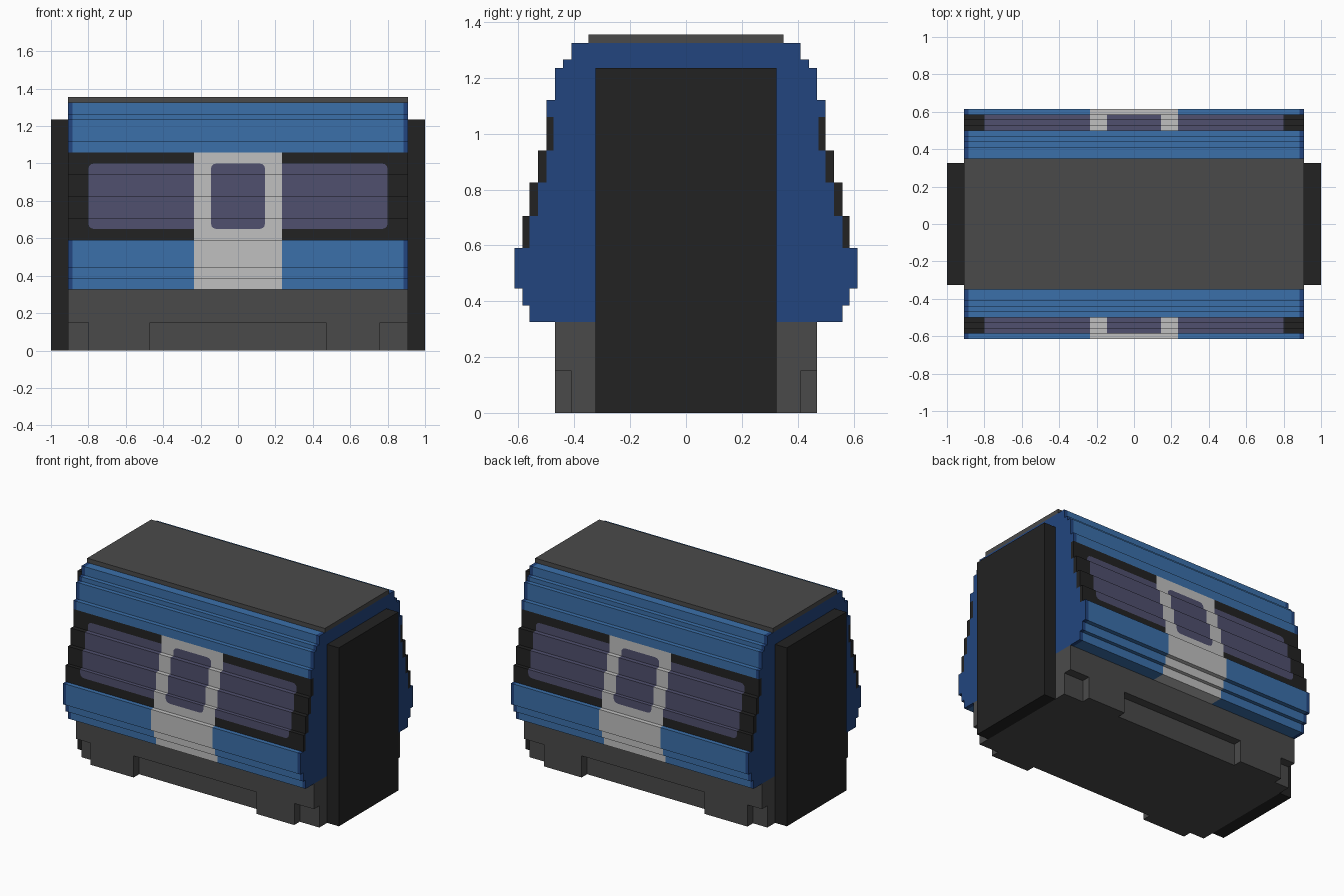
import bpy, bmesh, math
from mathutils import Vector

if "Cube" in bpy.data.objects:
    bpy.data.objects.remove(bpy.data.objects["Cube"], do_unlink=True)


def material(name, hex_code):
    def linear(v):
        return v / 12.92 if v <= 0.04045 else ((v + 0.055) / 1.055) ** 2.4
    rgba = [linear(int(hex_code[i:i + 2], 16) / 255) for i in (0, 2, 4)] + [1]
    m = bpy.data.materials.new(name)
    m.use_nodes = True
    m.diffuse_color = rgba
    m.node_tree.nodes["Principled BSDF"].inputs["Base Color"].default_value = rgba
    return m


BLUE = material("side blue", "3B70AA")
NAVY = material("end dark blue", "22457F")
BLACK = material("black", "222222")
GREY = material("dark grey", "4A4A4A")
SILVER = material("door light grey", "C0C0C0")
GLASS = material("window purple", "50506E")


def make_object(name, bm, mats):
    mesh = bpy.data.meshes.new(name)
    bm.to_mesh(mesh)
    bm.free()
    for m in mats:
        mesh.materials.append(m)
    ob = bpy.data.objects.new(name, mesh)
    bpy.context.collection.objects.link(ob)
    return ob


def box(name, lo, hi, mat):
    bm = bmesh.new()
    bmesh.ops.create_cube(bm, size=1)
    for v in bm.verts:
        v.co = [lo[i] + (v.co[i] + 0.5) * (hi[i] - lo[i]) for i in range(3)]
    return make_object(name, bm, [mat])


# Stepped carriage body: (top height, half width) of each layer
BASE, END, TRIM = 0.325, 0.91, 0.885
LAYERS = [(0.385, 0.56), (0.445, 0.585), (0.59, 0.615), (0.705, 0.585),
          (0.825, 0.56), (0.94, 0.53), (1.06, 0.50), (1.12, 0.50),
          (1.235, 0.47), (1.265, 0.44), (1.325, 0.41)]
BAND = (0.59, 1.06)
DOOR, WIN_X, DOOR_WIN_X = 0.235, 0.80, 0.145
WIN_Z, WIN_H, R = 0.825, 0.175, 0.03
CHORDS = [math.radians(a) for a in (15, 45, 75)]
APOTHEM = R * math.cos(CHORDS[0])


def in_window(x, z, half):
    """Rounded rectangle test with three chords per corner."""
    dx, dz = abs(x) - (half - R), abs(z - WIN_Z) - (WIN_H - R)
    if dx > 0 and dz > 0:
        return all(dx * math.cos(a) + dz * math.sin(a) < APOTHEM for a in CHORDS)
    return dx < R and dz < R


def cut(bm, point, normal, keep):
    faces = [f for f in bm.faces if keep(f)]
    geom = set(faces)
    for f in faces:
        geom.update(f.edges)
        geom.update(f.verts)
    bmesh.ops.bisect_plane(bm, geom=list(geom), dist=1e-5,
                           plane_co=point, plane_no=normal)


def is_end(f):
    return abs(f.normal.x) > 0.9


def is_side(f):
    return not is_end(f)


bm = bmesh.new()
half_outline, z = [], BASE
for top, w in LAYERS:
    half_outline += [(w, z), (w, top)]
    # end caps, one rectangle per layer
    for s in (-1, 1):
        pts = [(-w, z), (w, z), (w, top), (-w, top)][::s]
        bm.faces.new([bm.verts.new((s * END, y, h)) for y, h in pts])
    z = top
outline = half_outline + [(-y, h) for y, h in reversed(half_outline)]
for p, q in zip(outline, outline[1:] + outline[:1]):
    if p != q:
        bm.faces.new([bm.verts.new(c) for c in
                      ((-END, *p), (-END, *q), (END, *q), (END, *p))])
bmesh.ops.remove_doubles(bm, verts=bm.verts, dist=1e-5)
bm.normal_update()

# Cuts for trim, door and window outlines
for x in (TRIM, WIN_X, WIN_X - R, DOOR, DOOR_WIN_X, DOOR_WIN_X - R):
    for s in (-1, 1):
        cut(bm, (s * x, 0, 0), (1, 0, 0), is_side)
for h in (WIN_H, WIN_H - R):
    for s in (-1, 1):
        cut(bm, (0, 0, WIN_Z + s * h), (0, 0, 1), is_side)
for y in (0.475, 0.50, 0.53, 0.56):
    for s in (-1, 1):
        cut(bm, (0, s * y, 0), (0, 1, 0),
            lambda f: is_end(f) and BAND[0] < f.calc_center_median().z < BAND[1])

# Rounded window corners
for half in (WIN_X, DOOR_WIN_X):
    for sx in (-1, 1):
        for sz in (-1, 1):
            centre = Vector((sx * (half - R), 0, WIN_Z + sz * (WIN_H - R)))

            def in_corner(f):
                d = f.calc_center_median() - centre
                return (abs(f.normal.y) > 0.9 and 0 < d.x * sx < R
                        and 0 < d.z * sz < R)
            for a in CHORDS:
                n = Vector((sx * math.cos(a), 0, sz * math.sin(a)))
                cut(bm, centre + n * APOTHEM, n, in_corner)

# Colours by position
MATS = [BLUE, NAVY, BLACK, SILVER, GLASS]
bm.normal_update()
for f in bm.faces:
    c = f.calc_center_median()
    in_band = BAND[0] + 0.001 < c.z < BAND[1] + 0.001
    if is_end(f):
        width = next(w for top, w in LAYERS if c.z < top)
        colour = BLACK if in_band and abs(c.y) > width - 0.03 else NAVY
    elif abs(c.x) < DOOR and c.z < BAND[1] + 0.001:
        colour = GLASS if in_window(c.x, c.z, DOOR_WIN_X) else SILVER
    elif in_band:
        colour = GLASS if in_window(c.x, c.z, WIN_X) else BLACK
    else:
        colour = NAVY if abs(c.x) > TRIM else BLUE
    f.material_index = MATS.index(colour)
make_object("carriage_body", bm, MATS)

# Roof panel
box("roof_panel", (-END, -0.35, 1.325), (END, 0.35, 1.355), GREY)

# Underframe with skirt blocks on both sides
box("underframe", (-END, -0.47, 0.15), (END, 0.47, BASE), GREY)
box("underframe_core", (-END, -0.41, 0), (END, 0.41, 0.15), GREY)
for side, y0, y1 in (("front", -0.47, -0.41), ("back", 0.41, 0.47)):
    box(side + "_skirt_left", (0.47, y0, 0), (0.76, y1, 0.15), GREY)
    box(side + "_skirt_right", (-0.80, y0, 0), (-0.47, y1, 0.15), GREY)

# Gangway connectors at the ends
box("left_gangway", (END, -0.325, 0), (1.0, 0.325, 1.235), BLACK)
box("right_gangway", (-1.0, -0.325, 0), (-END, 0.325, 1.235), BLACK)
